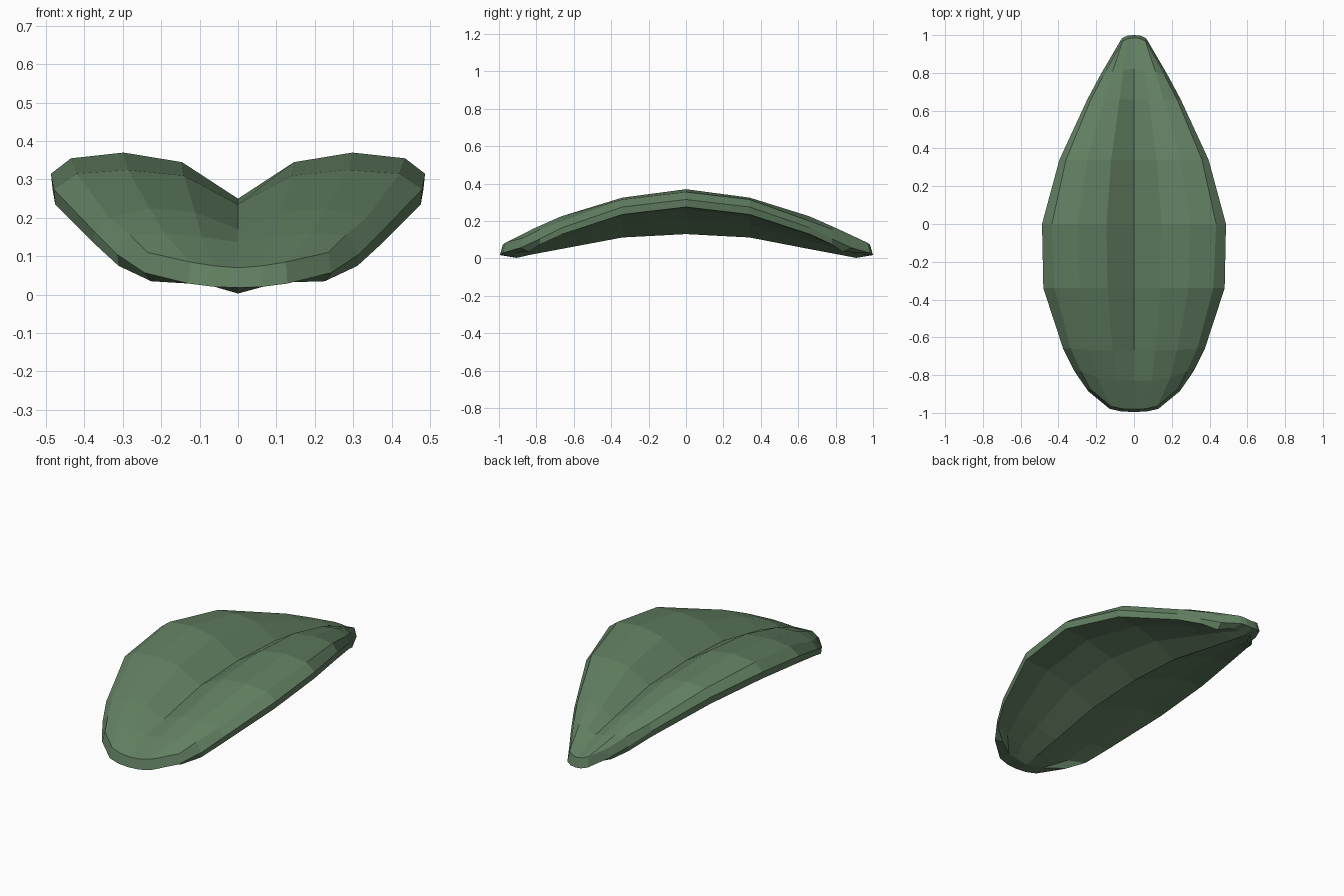
import bpy, bmesh

if "Cube" in bpy.data.objects:
    bpy.data.objects.remove(bpy.data.objects["Cube"])

# Height profiles by distance from the middle: crease, inner, outer, edge, rim, underside middle, underside edge
HEIGHTS = [
    (0.25, 0.345, 0.37, 0.355, 0.315, 0.13, 0.275),
    (0.235, 0.31, 0.325, 0.315, 0.275, 0.112, 0.235),
    (0.17, 0.215, 0.225, 0.20, 0.165, 0.05, 0.13),
    (0.137, 0.15, 0.16, 0.155, 0.105, 0.02, 0.075),
    (0.07, 0.075, 0.085, 0.11, 0.057, 0.003, 0.035),
]
# Stations along the leaf: y at middle, y at edge, edge half width, rim half width, height profile
STATIONS = [
    (-0.98, -0.87, 0.235, 0.243, 4),
    (-0.83, -0.78, 0.28, 0.315, 3),
    (-0.67, -0.66, 0.335, 0.375, 2),
    (-0.34, -0.34, 0.42, 0.48, 1),
    (0.0, 0.0, 0.435, 0.487, 0),
    (0.34, 0.34, 0.36, 0.395, 1),
    (0.66, 0.66, 0.228, 0.247, 2),
    (0.82, 0.78, 0.165, 0.183, 3),
    (0.985, 0.87, 0.115, 0.122, 4),
]
LAST = len(STATIONS) - 1

bm = bmesh.new()
top, under, rim = [], [], {}
for i, (yc, ye, we, wr, k) in enumerate(STATIONS):
    h = HEIGHTS[k]
    end = k == 4
    sign = 1 if yc > 0 else -1
    fractions = (0, 0.27, 0.53, 1) if end else (0, 0.335, 0.685, 1)
    low = (0, 0.55, 0.9, 1)
    t_row, u_row = [], []
    for j in range(-3, 4):
        c = abs(j)
        t = fractions[c] * (1 if j > 0 else -1)
        y = yc + (ye - yc) * abs(t) ** 3
        # Upper and lower surfaces
        t_row.append(bm.verts.new((t * we, y, h[c])))
        yu = y - sign * (0.075 - 0.045 * abs(t)) if end else y
        zu = h[5] + (h[6] - h[5]) * low[c]
        wu = wr * 0.93 if end else wr - 0.004
        u_row.append(bm.verts.new((t * wu, yu, zu)))
        # Bulging rim
        if end:
            rim[i, j + 3] = bm.verts.new((t * wr, y + sign * 0.015, 0.018 + 0.039 * t * t))
        elif c == 3:
            rim[i, j + 3] = bm.verts.new((t * wr, y, h[4]))
    top.append(t_row)
    under.append(u_row)

# Surface faces
for i in range(LAST):
    for j in range(6):
        for g in (top, under):
            bm.faces.new((g[i][j], g[i][j + 1], g[i + 1][j + 1], g[i + 1][j]))

# Edge strips around the outline
loop = [(0, j) for j in range(6)] + [(i, 6) for i in range(LAST)]
loop += [(LAST, j) for j in range(6, 0, -1)] + [(i, 0) for i in range(LAST, 0, -1)]
for a, b in zip(loop, loop[1:] + loop[:1]):
    for g in (top, under):
        bm.faces.new((g[a[0]][a[1]], g[b[0]][b[1]], rim[b], rim[a]))
bmesh.ops.recalc_face_normals(bm, faces=bm.faces[:])

# Leaf object and colour
mesh = bpy.data.meshes.new("leaf")
bm.to_mesh(mesh)
bm.free()
leaf = bpy.data.objects.new("leaf", mesh)
bpy.context.collection.objects.link(leaf)
green = bpy.data.materials.new("leaf_green")
green.diffuse_color = (0.12, 0.21, 0.12, 1)
green.use_nodes = True
green.node_tree.nodes["Principled BSDF"].inputs["Base Color"].default_value = green.diffuse_color
mesh.materials.append(green)
